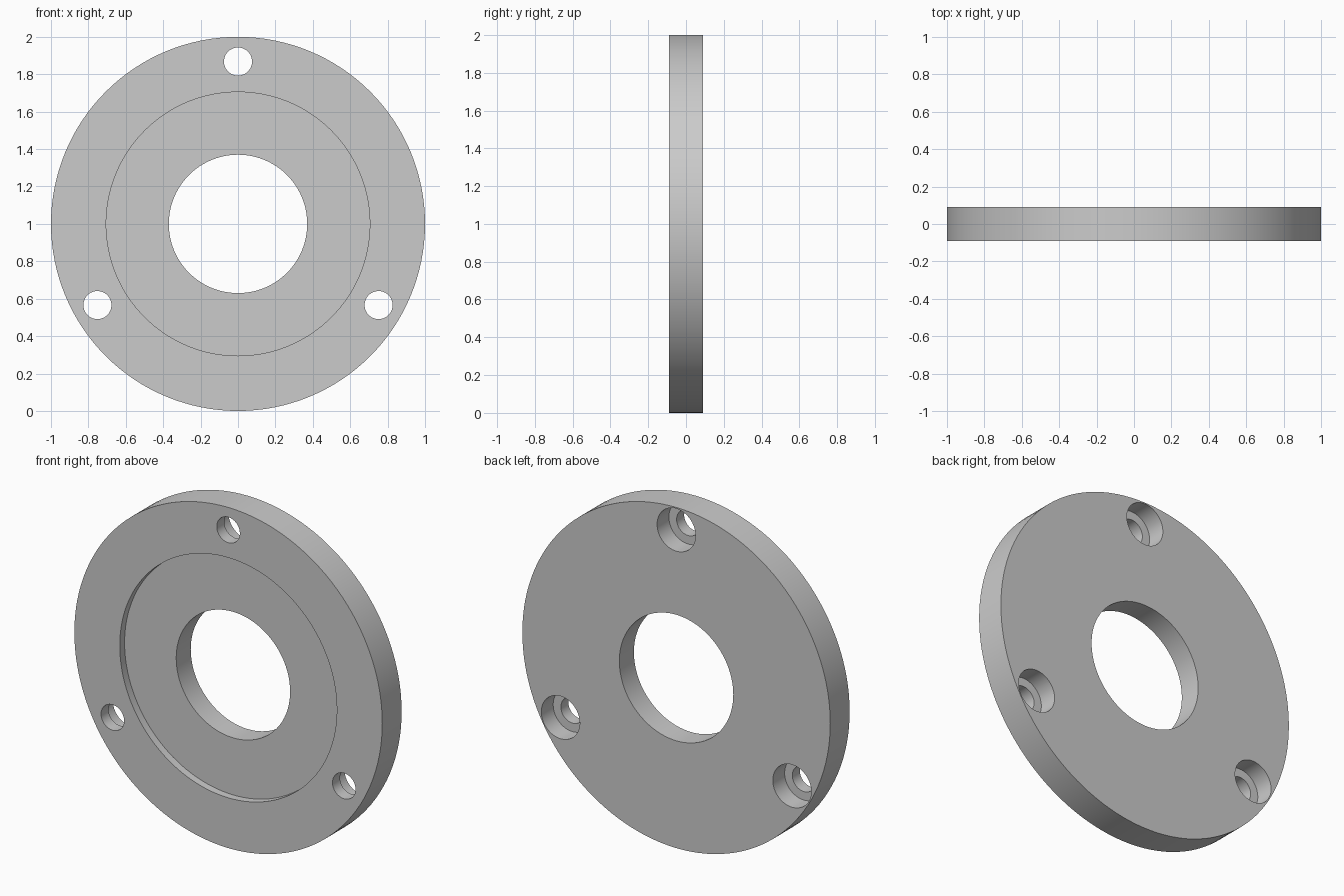
import bpy
import math
from mathutils import Matrix, Vector

if "Cube" in bpy.data.objects:
    bpy.data.objects.remove(bpy.data.objects["Cube"], do_unlink=True)

HALF = 0.09           # half the plate thickness
RECESS_FLOOR = -0.045  # y of the recess floor
BORE_FLOOR = -0.02     # y of the counterbore floor
BOLT_CIRCLE = 0.868


def cylinder(name, radius, y0, y1, x=0.0, z=1.0, sides=64):
    """Cylinder along y, from y0 to y1."""
    bpy.ops.mesh.primitive_cylinder_add(
        vertices=sides, radius=radius, depth=y1 - y0,
        location=(x, (y0 + y1) / 2, z), rotation=(math.pi / 2, 0, 0))
    obj = bpy.context.object
    obj.name = name
    return obj


def cut(target, cutter):
    """Subtract the cutter from the target, then remove the cutter."""
    cutter.hide_render = True
    bpy.context.view_layer.objects.active = target
    mod = target.modifiers.new("cut", 'BOOLEAN')
    mod.operation = 'DIFFERENCE'
    mod.solver = 'EXACT'
    mod.object = cutter
    bpy.ops.object.modifier_apply(modifier=mod.name)
    bpy.data.objects.remove(cutter, do_unlink=True)


# Material
grey = bpy.data.materials.new("plain grey")
grey.use_nodes = True
colour = (0.6, 0.6, 0.6, 1)
grey.diffuse_color = colour
grey.node_tree.nodes["Principled BSDF"].inputs["Base Color"].default_value = colour

# Round plate with central bore and shallow front recess
plate = cylinder("flange_plate", 1.0, -HALF, HALF, sides=128)
cut(plate, cylinder("recess_cutter", 0.705, -0.3, RECESS_FLOOR, sides=128))
cut(plate, cylinder("bore_cutter", 0.37, -0.3, 0.3, sides=96))

# Three bolt holes, counterbored from the back
for i in range(3):
    angle = math.radians(90 + 120 * i)
    x, z = BOLT_CIRCLE * math.cos(angle), 1 + BOLT_CIRCLE * math.sin(angle)
    cut(plate, cylinder("hole_cutter", 0.075, -0.3, 0.3, x, z))
    cut(plate, cylinder("counterbore_cutter", 0.125, BORE_FLOOR, 0.3, x, z))

# Shading
plate.data.materials.clear()
plate.data.materials.append(grey)
for poly in plate.data.polygons:
    poly.material_index = 0
bpy.ops.object.select_all(action='DESELECT')
plate.select_set(True)
bpy.context.view_layer.objects.active = plate
bpy.ops.object.shade_smooth_by_angle(angle=math.radians(30))
